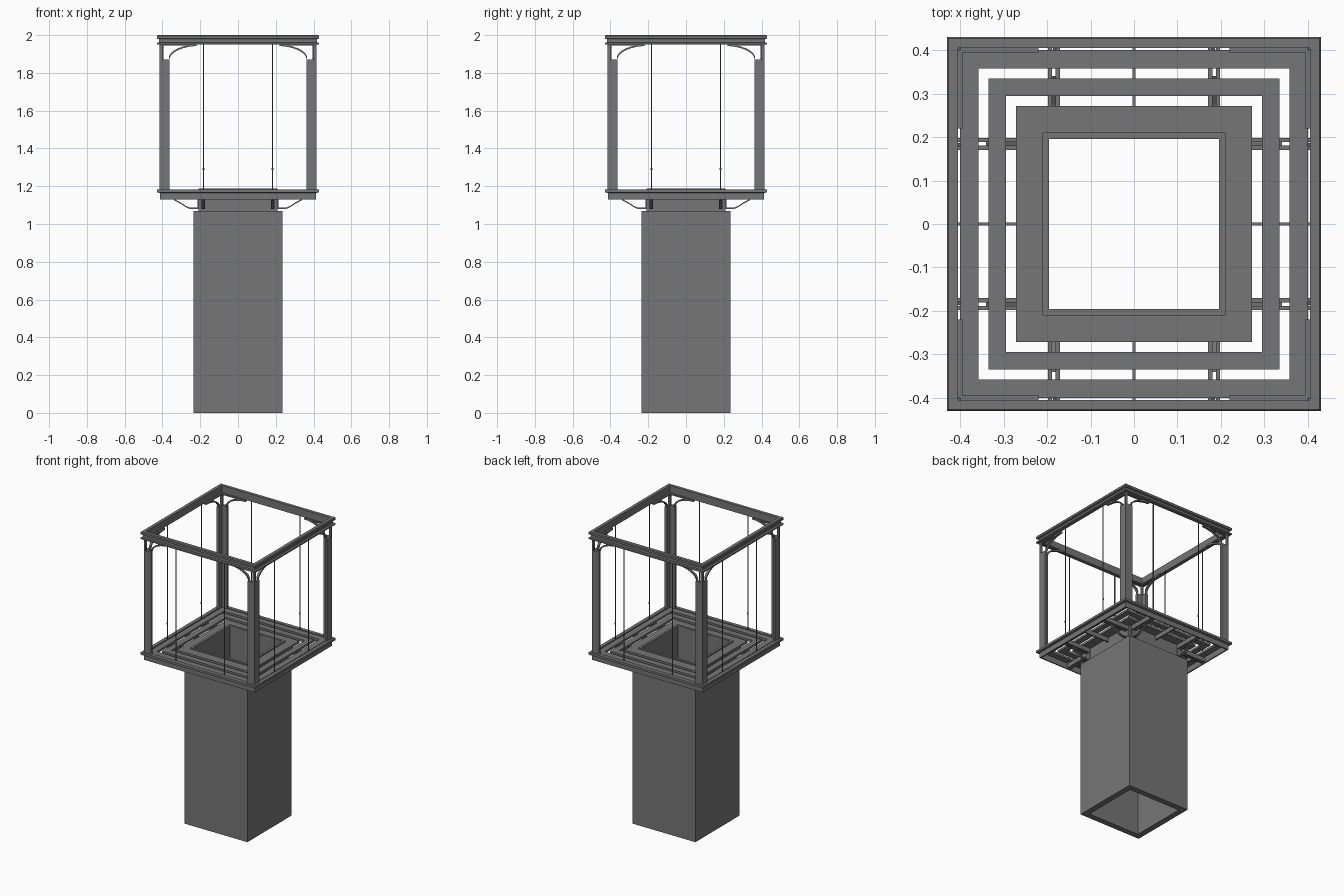
import bpy, bmesh, math
from mathutils import Matrix, Vector

if "Cube" in bpy.data.objects:
    bpy.data.objects.remove(bpy.data.objects["Cube"])

mat = bpy.data.materials.new("dark grey steel")
mat.diffuse_color = (0.18, 0.18, 0.18, 1)
mat.use_nodes = True
mat.node_tree.nodes["Principled BSDF"].inputs["Base Color"].default_value = mat.diffuse_color


def finish(name, bm):
    bmesh.ops.recalc_face_normals(bm, faces=bm.faces)
    me = bpy.data.meshes.new(name)
    bm.to_mesh(me)
    bm.free()
    me.materials.append(mat)
    ob = bpy.data.objects.new(name, me)
    bpy.context.collection.objects.link(ob)
    return ob


def square_loop(name, profile):
    """Sweep a closed (half_width, z) profile round a square."""
    bm = bmesh.new()
    cols = [[bm.verts.new((sx * r, sy * r, z)) for r, z in profile]
            for sx, sy in ((1, 1), (-1, 1), (-1, -1), (1, -1))]
    n = len(profile)
    for i in range(4):
        a, b = cols[i], cols[(i + 1) % 4]
        for j in range(n):
            k = (j + 1) % n
            bm.faces.new((a[j], b[j], b[k], a[k]))
    return finish(name, bm)


def ring(name, outer, inner, z0, z1):
    return square_loop(name, [(outer, z0), (outer, z1), (inner, z1), (inner, z0)])


def add_prism(bm, pts, y0, y1):
    """Extrude an (x, z) outline from y0 to y1."""
    a = [bm.verts.new((x, y0, z)) for x, z in pts]
    b = [bm.verts.new((x, y1, z)) for x, z in pts]
    n = len(pts)
    bm.faces.new(a)
    bm.faces.new(b[::-1])
    for i in range(n):
        bm.faces.new((a[i], b[i], b[(i + 1) % n], a[(i + 1) % n]))


def add_box(bm, x0, x1, y0, y1, z0, z1):
    add_prism(bm, [(x0, z0), (x1, z0), (x1, z1), (x0, z1)], y0, y1)


def four_sides(name, build):
    """Build one side's parts and turn them to all four sides."""
    for i, side in enumerate(("front", "right", "back", "left")):
        bm = bmesh.new()
        build(bm)
        bmesh.ops.transform(bm, matrix=Matrix.Rotation(i * math.pi / 2, 4, 'Z'), verts=bm.verts)
        finish(side + "_" + name, bm)


# hollow pedestal and neck
ring("pedestal", 0.235, 0.195, 0, 1.07)
ring("neck", 0.21, 0.195, 1.07, 1.188)

# platform rim: flange above a recessed web
square_loop("platform_rim", [(0.414, 1.13), (0.414, 1.165), (0.43, 1.167), (0.43, 1.182),
                             (0.406, 1.182), (0.406, 1.13)])
# floor slats
ring("outer_floor_slat", 0.40, 0.358, 1.165, 1.18)
ring("middle_floor_slat", 0.335, 0.294, 1.165, 1.18)
ring("inner_floor_slat", 0.271, 0.21, 1.165, 1.18)

# top frame: channel with two flanges
square_loop("top_frame", [(0.43, 1.95), (0.43, 1.959), (0.418, 1.961), (0.418, 1.979),
                          (0.43, 1.982), (0.43, 1.995), (0.426, 2.0), (0.405, 2.0), (0.405, 1.95)])


# joists under the floor
def joists(bm):
    for x, w in ((-0.193, 0.01), (-0.175, 0.01), (0.175, 0.01), (0.193, 0.01), (0, 0.008)):
        add_box(bm, x - w / 2, x + w / 2, -0.41, -0.205, 1.135, 1.165)


four_sides("joists", joists)


# thin bent brackets under the floor
def floor_brackets(bm):
    path = [(0.205, 1.087), (0.255, 1.087), (0.275, 1.095), (0.305, 1.115), (0.34, 1.133)]
    outline = path + [(x, z - 0.007) for x, z in reversed(path)]
    for s in (-1, 1):
        c = s * 0.184
        n = len(bm.verts)
        add_prism(bm, outline, c - 0.008, c + 0.008)
        bm.verts.ensure_lookup_table()
        add_box(bm, 0.205, 0.214, c - 0.012, c + 0.012, 1.08, 1.135)


four_sides("floor_brackets", floor_brackets)


# angle-section corner posts with a narrow upper stem
def post(bm):
    add_box(bm, 0.362, 0.415, -0.415, -0.397, 1.18, 1.872)
    add_box(bm, 0.397, 0.415, -0.397, -0.362, 1.18, 1.872)
    add_box(bm, 0.401, 0.415, -0.415, -0.401, 1.872, 1.952)


four_sides("corner_post", post)


# curved braces at the upper corners
def braces(bm):
    arc = []
    for i in range(9):
        t = math.pi / 2 * i / 8
        arc.append((0.22 + 0.142 * math.cos(t) ** 1.15, 1.872 + 0.07 * math.sin(t)))
    outline = arc + [(x + 0.004, z + 0.008) for x, z in reversed(arc)]
    for s in (-1, 1):
        add_prism(bm, [(s * x, z) for x, z in outline], -0.41, -0.394)
        x0, x1 = sorted((s * 0.22, s * 0.40))
        add_box(bm, x0, x1, -0.41, -0.394, 1.944, 1.952)


four_sides("curved_braces", braces)


# slim vertical rods with a small collar
def rods(bm):
    for x in (-0.182, 0.182):
        for r, z0, z1 in ((0.0032, 1.135, 1.952), (0.005, 1.285, 1.297)):
            m = Matrix.Translation((x, -0.402, (z0 + z1) / 2))
            bmesh.ops.create_cone(bm, cap_ends=True, segments=8, radius1=r, radius2=r,
                                  depth=z1 - z0, matrix=m)


four_sides("rods", rods)
